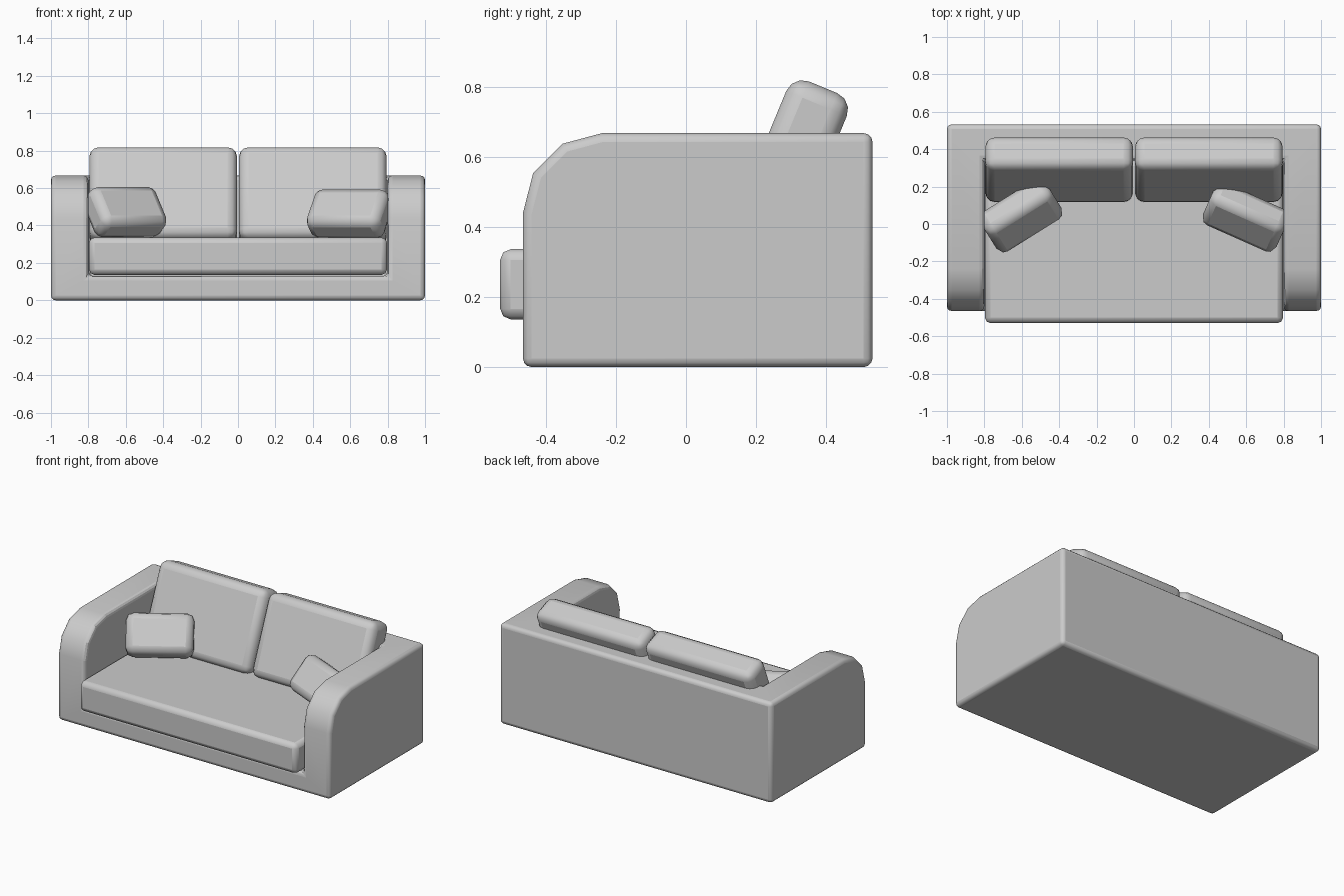
import bpy, bmesh
from math import radians

if "Cube" in bpy.data.objects:
    bpy.data.objects.remove(bpy.data.objects["Cube"])


def finish(ob, width, segments, angle=35):
    # Soft rounded edges with smooth shading
    b = ob.modifiers.new("round", 'BEVEL')
    b.width, b.segments = width, segments
    b.limit_method, b.angle_limit = 'ANGLE', radians(angle)
    bpy.ops.object.select_all(action='DESELECT')
    ob.select_set(True)
    bpy.context.view_layer.objects.active = ob
    bpy.ops.object.shade_smooth_by_angle(angle=radians(40))


def add_mesh(name, bm):
    bmesh.ops.recalc_face_normals(bm, faces=bm.faces)
    me = bpy.data.meshes.new(name)
    bm.to_mesh(me)
    bm.free()
    ob = bpy.data.objects.new(name, me)
    bpy.context.collection.objects.link(ob)
    return ob


def box(name, loc, size, rot=(0, 0, 0)):
    bm = bmesh.new()
    bmesh.ops.create_cube(bm, size=1)
    bmesh.ops.scale(bm, vec=size, verts=bm.verts)
    ob = add_mesh(name, bm)
    ob.location = loc
    ob.rotation_euler = [radians(a) for a in rot]
    return ob


# Frame: side profile extruded over the full width, hollowed for the seating
profile = [(-.465, 0), (.532, 0), (.532, .667), (-.24, .667),
           (-.352, .637), (-.436, .553), (-.465, .44)]
bm = bmesh.new()
side = bm.faces.new([bm.verts.new((-1, y, z)) for y, z in profile])
ext = bmesh.ops.extrude_face_region(bm, geom=[side])
bmesh.ops.translate(bm, vec=(2, 0, 0),
                    verts=[v for v in ext['geom'] if isinstance(v, bmesh.types.BMVert)])
frame = add_mesh("sofa_frame", bm)

cutter = box("seating_cutter", (0, -.33, .63), (1.6, 1.34, 1))
cutter.hide_render = True
cutter.hide_viewport = True
cut = frame.modifiers.new("hollow", 'BOOLEAN')
cut.operation, cut.object, cut.solver = 'DIFFERENCE', cutter, 'EXACT'
finish(frame, .025, 3)

# Seat cushion
seat = box("seat_cushion", (0, -.095, .236), (1.594, .87, .2))
finish(seat, .03, 2)

# Back cushions, leaning on the back rest
for s, side_name in ((-1, "left"), (1, "right")):
    c = box("back_cushion_" + side_name, (s * .4, .29, .553), (.79, .187, .53), (-22.5, 0, 0))
    finish(c, .05, 3)

# Throw pillows in the corners
pillows = (("left", (-.604, .045, .472), (.41, .16, .26), (-38, 0, 32)),
           ("right", (.597, .036, .463), (.43, .16, .25), (-40, 0, -24)))
for side_name, loc, size, rot in pillows:
    p = box("throw_pillow_" + side_name, loc, size, rot)
    finish(p, .045, 2)
